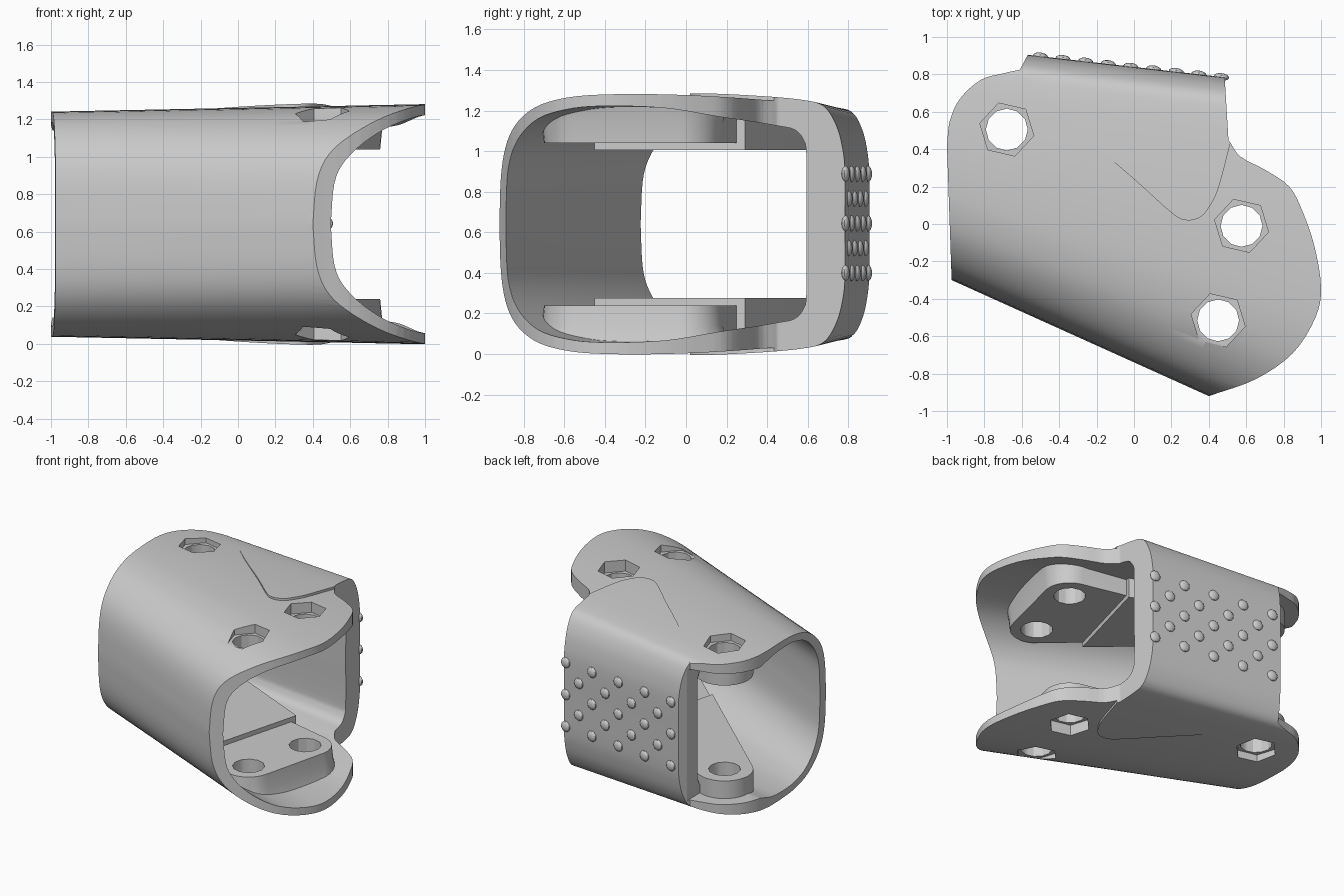
import bpy, bmesh, math
from mathutils import Vector, geometry

cube = bpy.data.objects.get("Cube")
if cube:
    bpy.data.objects.remove(cube, do_unlink=True)

MID = 0.64
COLOUR = (0.6, 0.6, 0.6, 1)
grey = bpy.data.materials.new("plain grey")
grey.use_nodes = True
grey.diffuse_color = COLOUR
grey.node_tree.nodes["Principled BSDF"].inputs["Base Color"].default_value = COLOUR


def finish(bm, name):
    bmesh.ops.triangulate(bm, faces=bm.faces)
    bmesh.ops.recalc_face_normals(bm, faces=bm.faces)
    if bm.calc_volume(signed=True) < 0:
        bmesh.ops.reverse_faces(bm, faces=bm.faces)
    mesh = bpy.data.meshes.new(name)
    bm.to_mesh(mesh)
    bm.free()
    mesh.materials.append(grey)
    ob = bpy.data.objects.new(name, mesh)
    bpy.context.collection.objects.link(ob)
    return ob


def loft(name, rings):
    """Closed solid through rings of equal length."""
    bm = bmesh.new()
    rings = [[bm.verts.new(p) for p in ring] for ring in rings]
    n = len(rings[0])
    for a, b in zip(rings, rings[1:]):
        for j in range(n):
            bm.faces.new((a[j], a[(j + 1) % n], b[(j + 1) % n], b[j]))
    bm.faces.new(rings[0])
    bm.faces.new(rings[-1])
    return finish(bm, name)


def volume(mesh):
    bm = bmesh.new()
    bm.from_mesh(mesh)
    v = bm.calc_volume(signed=True)
    bm.free()
    return v


def boolean(ob, tool, op):
    """Apply a boolean with the first solver giving a sound volume, then drop the tool."""
    before = volume(ob.data)
    mod = ob.modifiers.new(op, 'BOOLEAN')
    mod.operation, mod.object = op, tool
    for solver in ('MANIFOLD', 'EXACT'):
        mod.solver = solver
        bpy.context.view_layer.update()
        graph = bpy.context.evaluated_depsgraph_get()
        mesh = bpy.data.meshes.new_from_object(ob.evaluated_get(graph))
        after = volume(mesh)
        if (after > before + 1e-7) if op == 'UNION' else (0.02 * before < after < before - 1e-7):
            ob.modifiers.clear()
            ob.data = mesh
            break
    ob.modifiers.clear()
    bpy.data.objects.remove(tool, do_unlink=True)


def spline(pts, steps=4):
    """Smooth curve through the points."""
    p = [Vector(q) for q in pts]
    p = [2 * p[0] - p[1]] + p + [2 * p[-1] - p[-2]]
    out = []
    for a, b, c, d in zip(p, p[1:], p[2:], p[3:]):
        for i in range(steps):
            t = i / steps
            out.append(b + (c - a) * t / 2 + (2 * a - 5 * b + 4 * c - d) * t * t / 2
                       + (3 * b - a - 3 * c + d) * t ** 3 / 2)
    return out + [p[-2]]


def tube(name, half, front=0, back=0, reach=1.1, lift=lambda x: 0):
    """Solid sleeve lofted along x from a mirrored half section."""
    half = spline(half)
    section = half + [Vector((p.x, -p.y)) for p in half[-2:0:-1]]
    rings = []
    for i in range(13):
        x = reach * (i / 6 - 1)
        y0 = -0.3 - 0.451 * (x + 0.975) + front
        y1 = 0.835 - 0.114 * x + back
        s = (0.62 + 0.02 * x + lift(x)) / 0.635
        rings.append([(x, y0 + (y1 - y0) * p.x, MID + p.y * s) for p in section])
    return loft(name, rings)


def prism(name, outline, low=-0.5, high=1.8):
    return loft(name, [[(p[0], p[1], z) for p in outline] for z in (low, high)])


def circle(c, r, n, turn=0):
    return [(c[0] + r * math.cos(turn + math.tau * i / n),
             c[1] + r * math.sin(turn + math.tau * i / n)) for i in range(n)]


def hull(name, levels):
    """Solid with convex outlines at given heights."""
    order = geometry.convex_hull_2d([Vector(p) for p in levels[0][1]])
    return loft(name, [[(pts[i][0], pts[i][1], z) for i in order] for z, pts in levels])


# Sections: front-to-back fraction, half height
outer = [(0, 0), (.01, .23), (.04, .38), (.10, .49), (.19, .575), (.30, .62), (.42, .635),
         (.58, .635), (.75, .62), (.88, .6), (.94, .57), (.975, .48), (.993, .37), (1, .25), (1, 0)]
inner = [(0, 0), (.01, .22), (.04, .34), (.10, .44), (.19, .52), (.30, .562), (.42, .578),
         (.6, .57), (.75, .53), (.9, .49), (.96, .47), (.99, .42), (1, .34), (1, 0)]

# Outline seen from above
right_end = spline([(.4, -.92), (.65, -.83), (.85, -.69), (.97, -.5), (1, -.34), (.965, -.12),
                    (.9, .07), (.83, .2), (.7, .29), (.57, .36), (.505, .45)])
left_end = spline([(-.61, .825), (-.7, .805), (-.82, .77), (-.93, .67), (-.985, .55), (-1, .42)])
outline = ([(-.97, -1.2), (.4, -1.2)] + right_end + [(.485, .78), (.475, 1.1), (-.5, 1.1), (-.565, .91)]
           + left_end + [(-.975, -.3)])

# Sleeve body with the raised back cover
shell = tube("sleeve", outer)
cover = tube("cover", outer, back=0.004, reach=1.07, lift=lambda x: 0.018 * (x + 0.55))
edge = spline([(.52, .45), (.46, .22), (.42, .12), (.36, .04), (.28, .02), (.2, .06), (0, .24),
               (-.3, .5), (-.6, .8)])
boolean(cover, prism("cover_area", edge + [(-.7, 1.2), (.6, 1.2)]), 'INTERSECT')
boolean(shell, cover, 'UNION')
boolean(shell, prism("outline_cutter", outline), 'INTERSECT')

# Cavity, opened at the rear left, leaving the bolt pads standing
cavity = tube("cavity", inner, front=0.075, back=-0.185, reach=1.15)
opening = [(-1.3, .3), (-.6, .3), (-.6, 1.2), (-1.3, 1.2)]
boolean(cavity, prism("rear_opening", opening, MID - .5, MID + .5), 'UNION')
bolts = [(-.68, .505), (.575, -.01), (.45, -.515)]
step = [(.29, .29), (.09, -.45)]
tucked = [(.23, .26), (.05, -.41)]
for side in (-1, 1):
    link = circle(bolts[0], .2, 32) + step
    boolean(cavity, hull("link_pad", [(MID + side * h, link) for h in (.365, .8)]), 'DIFFERENCE')
    pad = [(MID + side * h, circle(bolts[1], r, 32) + circle(bolts[2], r, 32) + tucked)
           for h, r in ((.4, .185), (.5, .195), (.81, .27))]
    boolean(cavity, hull("bolt_pad", pad), 'DIFFERENCE')
boolean(shell, cavity, 'DIFFERENCE')

# Bolt holes and hexagonal recesses
for c in bolts:
    boolean(shell, prism("hole", circle(c, .112, 12)), 'DIFFERENCE')
    for low, high in ((-.3, MID - .55), (MID + .55, 1.6)):
        boolean(shell, prism("hex", circle(c, .148, 6, math.radians(-13)), low, high), 'DIFFERENCE')

# Staggered grip bumps on the back
bm = bmesh.new()
for row in range(5):
    for col in range(row % 2, 9, 2):
        x = -0.5 + 0.121 * col
        geo = bmesh.ops.create_uvsphere(bm, u_segments=16, v_segments=8, radius=0.04)
        for v in geo["verts"]:
            v.co = (x + v.co.x, 0.84 - 0.114 * x + v.co.y * 0.5 - v.co.x * 0.114,
                    0.4 + 0.122 * row + v.co.z)
bumps = finish(bm, "grip_bumps")

for ob in (shell, bumps):
    bpy.ops.object.select_all(action='DESELECT')
    ob.select_set(True)
    bpy.context.view_layer.objects.active = ob
    bpy.ops.object.shade_smooth_by_angle(angle=math.radians(30))
